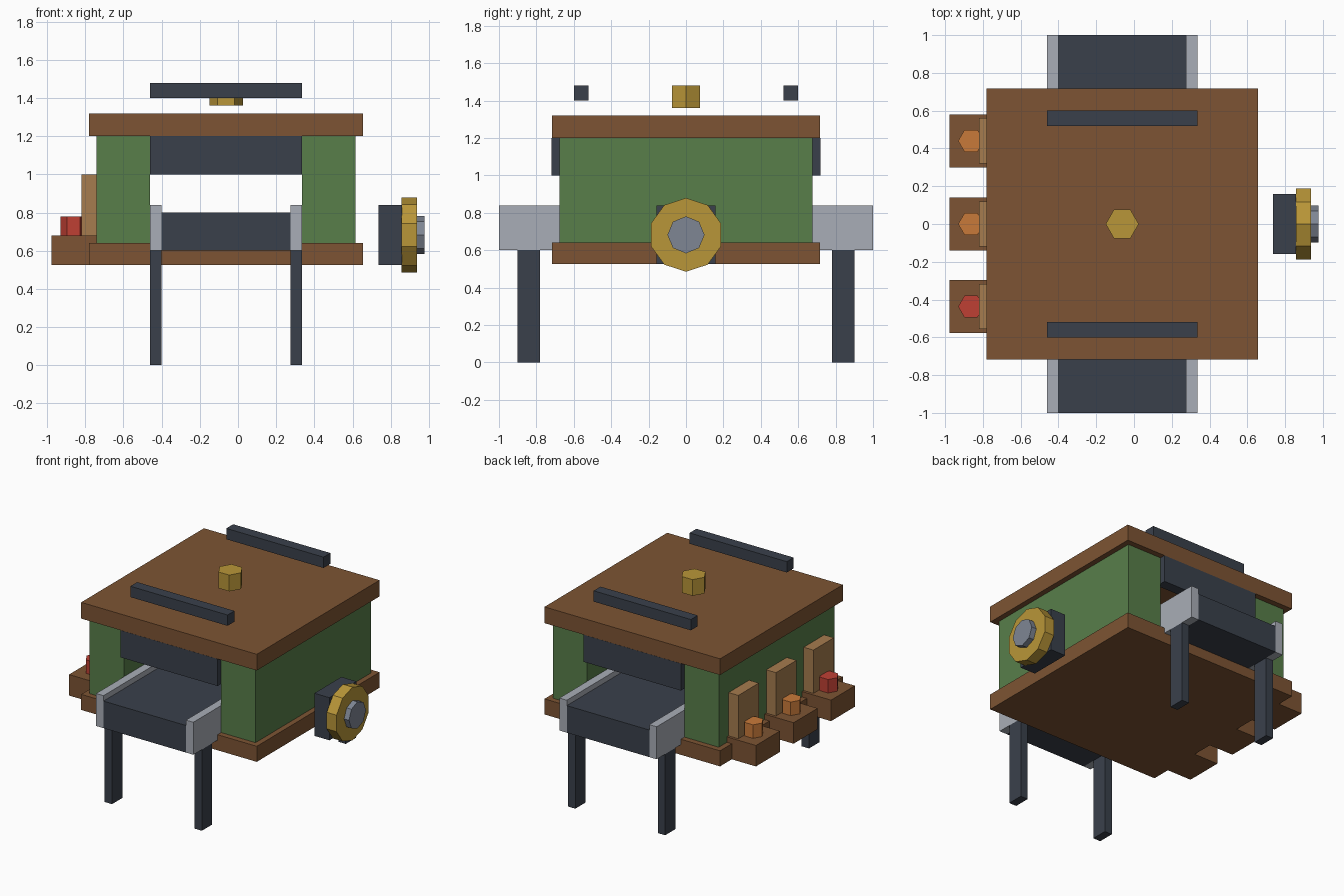
import bpy
import math

cube = bpy.data.objects.get("Cube")
if cube:
    bpy.data.objects.remove(cube, do_unlink=True)


def make_material(name, hex_code):
    """Flat material from an sRGB hex code, stored as linear values."""
    channels = [int(hex_code[i:i + 2], 16) / 255 for i in (0, 2, 4)]
    linear = [c / 12.92 if c < 0.04045 else ((c + 0.055) / 1.055) ** 2.4 for c in channels]
    mat = bpy.data.materials.new(name)
    mat.use_nodes = True
    mat.diffuse_color = (*linear, 1)
    bsdf = next(n for n in mat.node_tree.nodes if n.type == 'BSDF_PRINCIPLED')
    bsdf.inputs["Base Color"].default_value = (*linear, 1)
    bsdf.inputs["Roughness"].default_value = 0.8
    return mat


wood = make_material("brown wood", "7D5433")
tan = make_material("light wood", "A67C4E")
green = make_material("green paint", "587E4A")
iron = make_material("dark iron", "3A404B")
silver = make_material("pale metal", "A9AEB7")
steel = make_material("blue grey steel", "7E8694")
brass = make_material("brass", "B99638")
orange = make_material("orange", "C97A3A")
red = make_material("red", "BF4034")


def finish(name, mat):
    obj = bpy.context.object
    obj.name = obj.data.name = name
    obj.data.materials.append(mat)
    return obj


def box(name, mat, xs, ys, zs):
    """Box given by its (min, max) range on each axis."""
    ranges = (xs, ys, zs)
    bpy.ops.mesh.primitive_cube_add(size=1, location=[(a + b) / 2 for a, b in ranges])
    obj = finish(name, mat)
    for v in obj.data.vertices:
        for i, (a, b) in enumerate(ranges):
            v.co[i] *= b - a
    return obj


def prism(name, mat, sides, radius, depth, center, rotation):
    bpy.ops.mesh.primitive_cylinder_add(vertices=sides, radius=radius, depth=depth,
                                        location=center, rotation=rotation)
    return finish(name, mat)


UPRIGHT = (0, 0, math.pi / 2)     # hexagon corner points along x
SIDEWAYS = (math.pi / 2, 0, math.pi / 2)   # axis along x, corner on top

MID = -0.0625                     # centre line of the housing
IN, OUT = 0.3375, 0.3975          # inner and outer rail distances from the centre line
IN, OUT = IN, OUT

# Housing: base, side walls and roof
housing_x = (MID - 0.718, MID + 0.718)
box("base", wood, housing_x, (-0.717, 0.717), (0.525, 0.64))
box("roof", wood, housing_x, (-0.717, 0.717), (1.2, 1.32))

# Belt running through the housing
box("belt", iron, (MID - IN, MID + IN), (-1, 1), (0.6, 0.8))

for side, sx in (("right", -1), ("left", 1)):
    def span(a, b):
        return tuple(sorted((MID + sx * a, MID + sx * b)))
    box(side + "_wall", green, span(OUT, 0.678), (-0.675, 0.675), (0.64, 1.2))
    box(side + "_rail", silver, span(IN, OUT), (-1, 1), (0.6, 0.84))
    for end, sy in (("front", -1), ("back", 1)):
        box(f"{end}_{side}_leg", iron, span(IN, OUT),
            sorted((sy * 0.78, sy * 0.9)), (0, 0.6))

# Shutters above the openings and bars over the roof
for end, sy in (("front", -1), ("back", 1)):
    box(end + "_shutter", iron, (MID - OUT, MID + OUT),
        sorted((sy * 0.64, sy * 0.718)), (1.0, 1.2))
    box(end + "_roof_bar", iron, (MID - OUT, MID + OUT),
        sorted((sy * 0.52, sy * 0.6)), (1.4, 1.48))

prism("roof_knob", brass, 6, 0.0875, 0.12, (MID, 0, 1.42), UPRIGHT)

# Wheel on the left side
box("wheel_mount", iron, (0.735, 0.858), (-0.158, 0.158), (0.525, 0.84))
prism("wheel", brass, 10, 0.197, 0.08, (0.897, 0, 0.682), SIDEWAYS)
prism("wheel_hub", steel, 8, 0.099, 0.06, (0.947, 0, 0.682), SIDEWAYS)

# Three stations on the right side
for name, y, color in (("front", -0.437, red), ("middle", 0, orange), ("back", 0.44, orange)):
    box(name + "_shelf", wood, (-0.978, -0.74), (y - 0.14, y + 0.14), (0.525, 0.68))
    box(name + "_back_panel", tan, (-0.82, -0.74), (y - 0.12, y + 0.12), (0.68, 1.0))
    prism(name + "_button", color, 6, 0.068, 0.1, (-0.863, y, 0.73), UPRIGHT)
